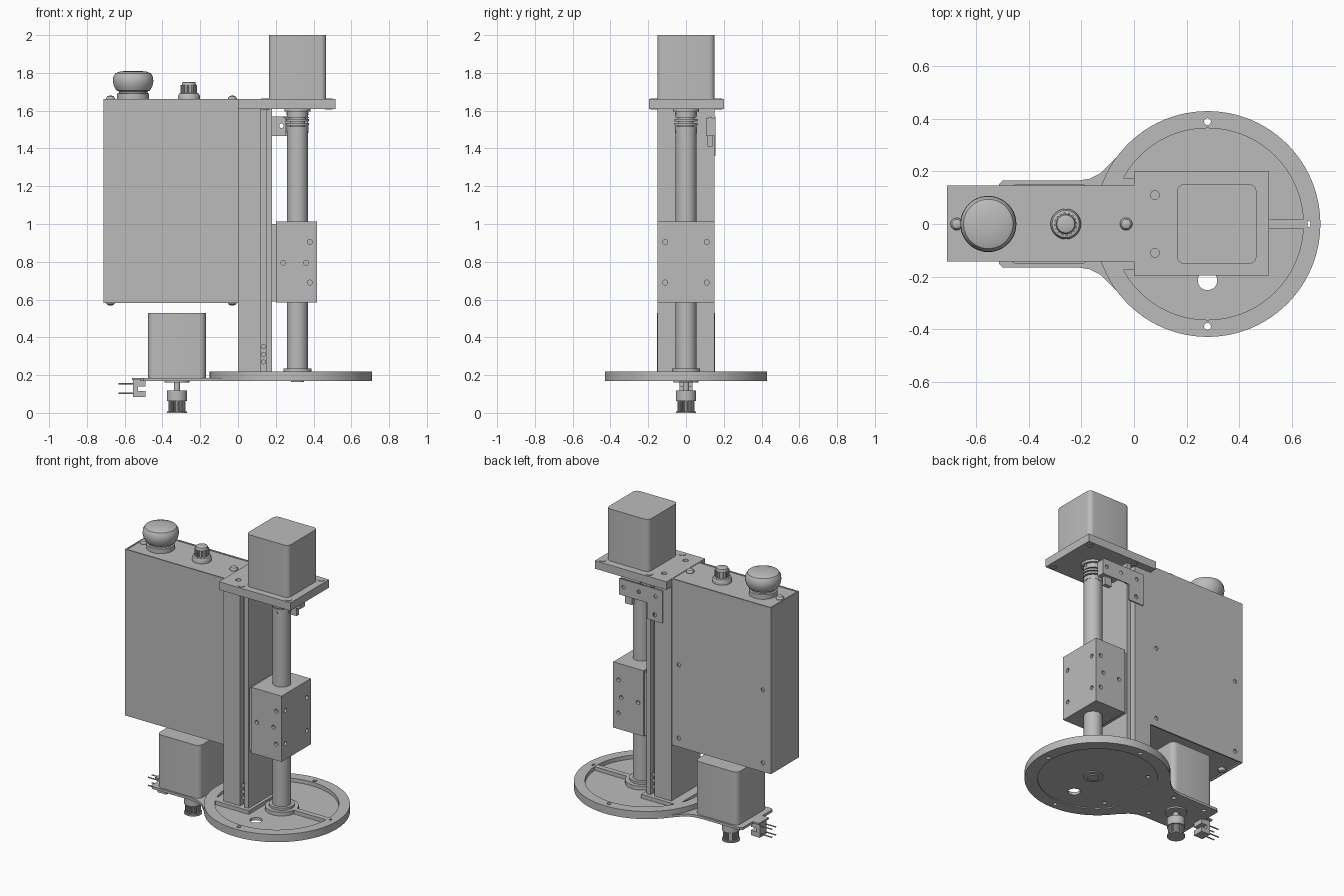
import bpy
import bmesh
from math import cos, sin, pi, radians
from mathutils import Matrix, Vector

if "Cube" in bpy.data.objects:
    bpy.data.objects.remove(bpy.data.objects["Cube"], do_unlink=True)

grey = bpy.data.materials.new("plain_grey")
grey.use_nodes = True
GREY = (0.5, 0.5, 0.5, 1)
grey.diffuse_color = GREY
grey.node_tree.nodes["Principled BSDF"].inputs["Base Color"].default_value = GREY
parts = []
TURN = {"x": Matrix.Rotation(pi / 2, 4, "Y"), "y": Matrix.Rotation(-pi / 2, 4, "X"), "z": Matrix()}


def finish(name, bm):
    bmesh.ops.recalc_face_normals(bm, faces=bm.faces)
    mesh = bpy.data.meshes.new(name)
    bm.to_mesh(mesh)
    bm.free()
    mesh.materials.append(grey)
    ob = bpy.data.objects.new(name, mesh)
    bpy.context.collection.objects.link(ob)
    parts.append(ob)
    return ob


def prism(name, outline, low, high):
    """Extrude an xy outline between two heights."""
    bm = bmesh.new()
    face = bm.faces.new([bm.verts.new((x, y, low)) for x, y in outline])
    top = bmesh.ops.extrude_face_region(bm, geom=[face])["geom"]
    bmesh.ops.translate(bm, vec=(0, 0, high - low),
                        verts=[v for v in top if isinstance(v, bmesh.types.BMVert)])
    return finish(name, bm)


def box(name, x, y, z):
    return prism(name, [(x[0], y[0]), (x[1], y[0]), (x[1], y[1]), (x[0], y[1])], *z)


def lathe(name, profile, at=(0, 0, 0), axis="z", sides=32):
    """Spin (radius, height) points round an axis and cap both ends."""
    bm = bmesh.new()
    rings = [[bm.verts.new((r * cos(2 * pi * i / sides), r * sin(2 * pi * i / sides), h))
              for i in range(sides)] for r, h in profile]
    for a, b in zip(rings, rings[1:]):
        for i in range(sides):
            j = (i + 1) % sides
            bm.faces.new((a[i], a[j], b[j], b[i]))
    bm.faces.new(rings[0])
    bm.faces.new(rings[-1])
    bm.transform(Matrix.Translation(at) @ TURN[axis])
    return finish(name, bm)


def rod(name, r, at, length, axis="z", sides=32):
    return lathe(name, [(r, 0), (r, length)], at, axis, sides)


def cut(target, *cutters):
    """Carve the cutters out of the target, then drop them."""
    for c in cutters:
        mod = target.modifiers.new("cut", "BOOLEAN")
        mod.operation, mod.solver, mod.object = "DIFFERENCE", "EXACT", c
    bpy.context.view_layer.update()
    graph = bpy.context.evaluated_depsgraph_get()
    mesh = bpy.data.meshes.new_from_object(target.evaluated_get(graph))
    target.modifiers.clear()
    target.data = mesh
    for c in cutters:
        parts.remove(c)
        bpy.data.objects.remove(c, do_unlink=True)


def rounded(cx, cy, half, r, steps=5):
    """Rounded square outline."""
    pts = []
    for k, (sx, sy) in enumerate(((1, 1), (-1, 1), (-1, -1), (1, -1))):
        for i in range(steps + 1):
            a = (k + i / steps) * pi / 2
            pts.append((cx + sx * (half - r) + r * cos(a), cy + sy * (half - r) + r * sin(a)))
    return pts


def hole(r, x, y, low, high):
    return rod("cutter", r, (x, y, low), high - low, sides=20)


# Round base with a pocketed top and a shallow recess below
CX, RX, MX = 0.28, 0.315, -0.323
base = rod("base_disc", 0.43, (CX, 0, 0.17), 0.05, sides=96)
cut(base, rod("cutter", 0.365, (CX, 0, 0.195), 0.1, sides=72),
    rod("cutter", 0.353, (CX, 0, 0.1), 0.077, sides=72),
    hole(0.037, CX, -0.215, 0.1, 0.3), hole(0.013, CX, 0.39, 0.1, 0.3),
    hole(0.013, CX, -0.39, 0.1, 0.3), hole(0.013, 0.66, 0, 0.1, 0.3),
    hole(0.013, 0.06, 0.2, 0.1, 0.19), hole(0.013, 0.06, -0.2, 0.1, 0.19))
box("column_foot", (-0.06, 0.2), (-0.175, 0.175), (0.19, 0.2195))
box("base_rib", (0.35, 0.66), (-0.017, 0.017), (0.19, 0.2195))
lathe("rod_collar", [(0.1, 0.19), (0.1, 0.22), (0.075, 0.22), (0.075, 0.235)], (RX, 0, 0))
rod("lower_bearing", 0.06, (RX, 0, 0.17), 0.02)
rod("bearing_stub", 0.035, (RX, 0, 0.163), 0.02)

# Thin tail of the base, flared into the disc
side = [(-0.515, 0.15), (-0.5, 0.165), (-0.22, 0.165), (-0.17, 0.172), (-0.125, 0.195),
        (-0.09, 0.23), (-0.06, 0.262), (0.0, 0.2)]
tail = prism("base_tail", side + [(x, -y) for x, y in reversed(side)], 0.17, 0.186)
cut(tail, *[hole(0.014, MX + sx * 0.115, sy * 0.115, 0.1, 0.3) for sx in (-1, 1) for sy in (-1, 1)])

# Lower motor with belt pulley
prism("lower_motor", rounded(MX, 0, 0.153, 0.035), 0.186, 0.53)
rod("lower_motor_boss", 0.065, (MX, 0, 0.16), 0.03)
rod("lower_motor_shaft", 0.017, (MX, 0, 0.1), 0.08)
rod("pulley_hub", 0.054, (MX, 0, 0.064), 0.054)
rod("pulley_flange", 0.054, (MX, 0, 0), 0.008)
teeth = [(MX + r * cos(2 * pi * (i + d) / 20), r * sin(2 * pi * (i + d) / 20))
         for i in range(20) for r, d in ((0.046, 0), (0.046, 0.5), (0.038, 0.55), (0.038, 0.95))]
prism("pulley_teeth", teeth, 0.006, 0.066)

# Slotted position sensor under the tail
box("sensor_tab", (-0.56, -0.5), (-0.05, 0.05), (0.175, 0.186))
box("sensor_upper_arm", (-0.555, -0.49), (-0.035, 0.035), (0.14, 0.176))
box("sensor_web", (-0.555, -0.53), (-0.035, 0.035), (0.085, 0.15))
box("sensor_lower_arm", (-0.555, -0.49), (-0.035, 0.035), (0.085, 0.117))
for z in (0.103, 0.155):
    for y in (-0.02, 0.02):
        rod("sensor_pin", 0.004, (-0.632, y, z), 0.085, "x", 8)

# Column with a slot down each side
col = box("column", (0, 0.18), (-0.15, 0.15), (0.2, 1.61))
cut(col, *[box("cutter", (0.12, 0.15), (s * 0.15 - 0.035, s * 0.15 + 0.035), (0.1, 1.7))
           for s in (-1, 1)])
for s in (-1, 1):
    for z in (0.27, 0.31, 0.35):
        rod("slot_screw", 0.013, (0.135, s * 0.125 - 0.012, z), 0.024, "y", 16)

# Upper plate and motor
plate = box("top_plate", (0, 0.515), (-0.197, 0.2), (1.61, 1.662))
cut(plate, hole(0.017, 0.08, 0.11, 1.5, 1.8), hole(0.017, 0.08, -0.11, 1.5, 1.8))
for x in (0.143, 0.48):
    for y in (-0.168, 0.17):
        rod("plate_screw", 0.02, (x, y, 1.605), 0.06, sides=20)
prism("upper_motor", rounded(RX, 0, 0.152, 0.03), 1.66, 2.0)
rod("upper_motor_boss", 0.07, (RX, 0, 1.595), 0.03)

# Vertical rod and its coupling
rod("main_rod", 0.055, (RX, 0, 0.2), 1.3)
lathe("coupling", [(0.057, 1.49), (0.057, 1.515), (0.04, 1.515), (0.04, 1.522), (0.06, 1.522),
                   (0.06, 1.536), (0.04, 1.536), (0.04, 1.543), (0.06, 1.543), (0.06, 1.556),
                   (0.045, 1.556), (0.045, 1.565), (0.055, 1.565), (0.055, 1.61)], (RX, 0, 0))
for z in (1.49, 1.585):
    rod("coupling_screw", 0.009, (RX, -0.059, z), 0.118, "y", 12)
    rod("coupling_screw", 0.009, (RX - 0.059, 0, z), 0.118, "x", 12)

# Carriage block with tapped holes
block = box("carriage", (0.2, 0.418), (-0.15, 0.15), (0.585, 1.012))
cutters = [rod("cutter", 0.013, (x, s * 0.15 - 0.02, z), 0.04, "y", 16) for s in (-1, 1)
           for x, z in ((0.38, 0.905), (0.38, 0.69), (0.24, 0.795), (0.36, 0.795))]
cutters += [rod("cutter", 0.013, (0.4, y, z), 0.04, "x", 16)
            for y in (-0.11, 0.11) for z in (0.69, 0.905)]
cut(block, *cutters)
box("carriage_slider", (0.178, 0.202), (-0.14, 0.14), (0.59, 1.0))

# Limit switch on an angled bracket
arm = box("switch_bracket_arm", (0.06, 0.37), (0.15, 0.157), (1.465, 1.57))
leg = box("switch_bracket_leg", (0.06, 0.17), (0.15, 0.157), (1.36, 1.466))
cut(arm, *[rod("cutter", 0.012, (x, 0.1, 1.52), 0.1, "y", 16) for x in (0.11, 0.23, 0.34)])
cut(leg, rod("cutter", 0.014, (0.115, 0.1, 1.4), 0.1, "y", 16))
box("switch_body", (0.25, 0.37), (0.107, 0.15), (1.465, 1.56))
box("switch_terminal", (0.29, 0.34), (0.115, 0.14), (1.41, 1.47))
box("switch_lever", (0.24, 0.375), (0.118, 0.138), (1.56, 1.566))

# Control box with cover panels and screws
box("control_box", (-0.705, 0.0), (-0.135, 0.138), (0.59, 1.658))
front = box("box_front_panel", (-0.712, 0.0), (-0.142, -0.134), (0.582, 1.662))
back = box("box_back_panel", (-0.712, 0.0), (0.137, 0.146), (0.582, 1.662))
box("box_end_panel", (-0.712, -0.704), (-0.14, 0.144), (0.582, 1.662))
cut(back, *[rod("cutter", 0.013, (x, 0.1, z), 0.1, "y", 16)
            for x in (-0.05, -0.655) for z in (0.64, 1.115)])
dome = [(0.024, 0), (0.024, 0.008), (0.018, 0.017), (0.008, 0.021)]
for x in (-0.675, -0.03):
    lathe("box_screw", dome, (x, 0, 1.658), sides=20)
    lathe("box_screw", [(r, -h) for r, h in dome], (x, 0, 0.59), sides=20)

# Mushroom push button
lathe("stop_button", [(0.085, 0), (0.085, 0.03), (0.075, 0.033), (0.075, 0.042), (0.088, 0.046),
                      (0.102, 0.07), (0.107, 0.095), (0.105, 0.12), (0.094, 0.138),
                      (0.07, 0.147), (0.03, 0.151)], (-0.555, 0, 1.66), sides=48)

# Ribbed selector knob
lathe("knob_base", [(0.058, 0), (0.058, 0.018), (0.052, 0.03), (0.04, 0.034)], (-0.26, 0, 1.66))
ribs = [(-0.26 + r * cos(2 * pi * (i + d) / 16), r * sin(2 * pi * (i + d) / 16))
        for i in range(16) for r, d in ((0.044, 0), (0.044, 0.45), (0.038, 0.55), (0.038, 0.9))]
prism("knob_grip", ribs, 1.69, 1.735)
lathe("knob_cap", [(0.038, 1.735), (0.034, 1.75), (0.028, 1.753)], (-0.26, 0, 0))

# Smooth the round faces, keep edges sharp
bpy.ops.object.select_all(action="DESELECT")
for ob in parts:
    ob.select_set(True)
bpy.context.view_layer.objects.active = parts[0]
bpy.ops.object.shade_smooth_by_angle(angle=radians(30))
